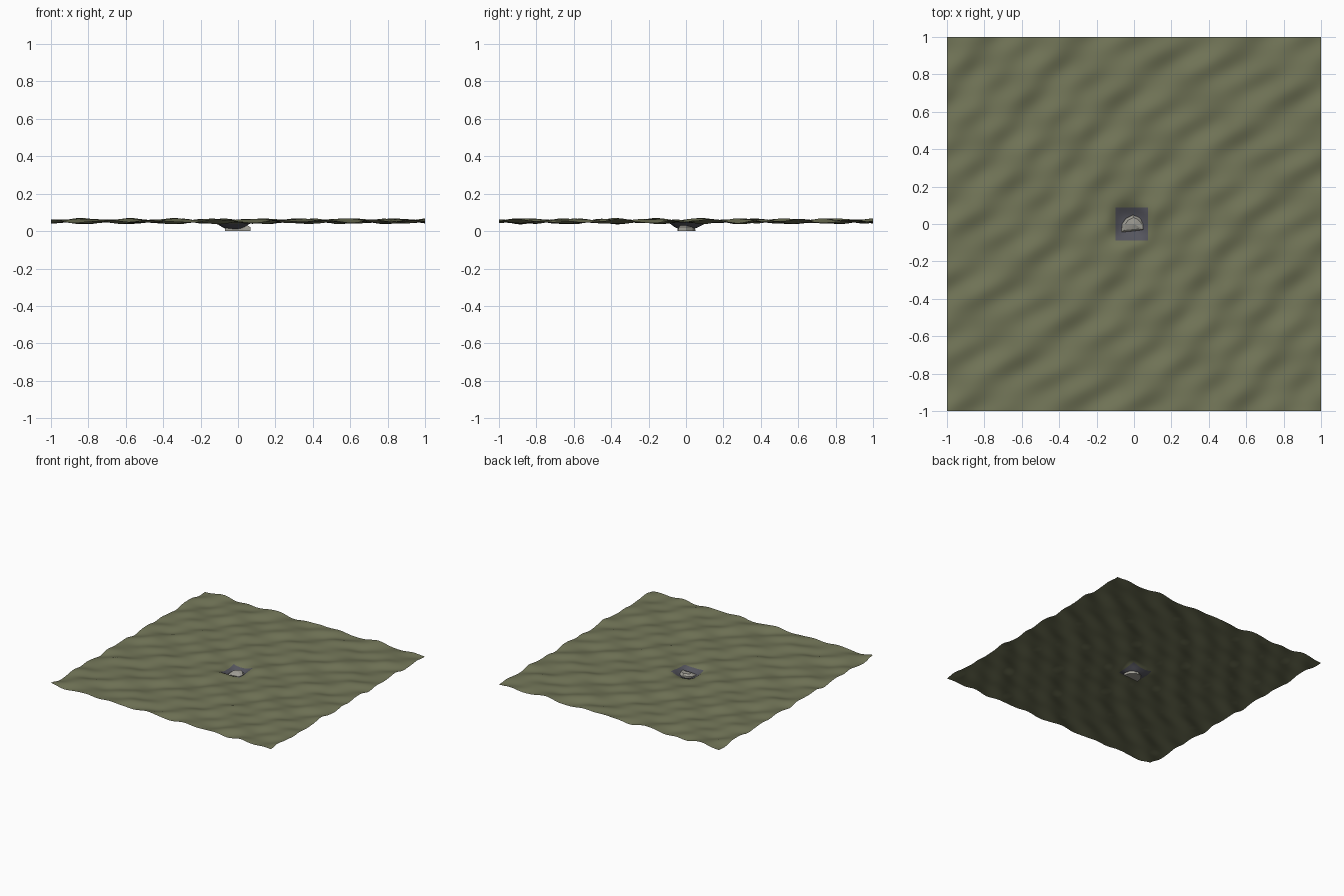
import bpy, bmesh, math, random
from math import sin, cos, pi, exp

if "Cube" in bpy.data.objects:
    bpy.data.objects.remove(bpy.data.objects["Cube"])
random.seed(4)


def material(name, rgb):
    m = bpy.data.materials.new(name)
    m.diffuse_color = (*rgb, 1)
    m.use_nodes = True
    m.node_tree.nodes["Principled BSDF"].inputs["Base Color"].default_value = m.diffuse_color
    return m


GRASS = material("grass", (0.165, 0.175, 0.095))
STONE = material("dark_stone", (0.09, 0.09, 0.11))
PALE = material("pale_rock", (0.36, 0.35, 0.31))


# Rolling ground: crossed swells, diagonal ripples and a central hollow
def height(x, y):
    k = 2 * pi / 0.47
    swell = 0.009 * sin(k * x) * sin(k * y + 0.5)
    bend = 0.05 * sin(2.5 * (x + y))
    ripple = 0.006 * sin(2 * pi * ((x - y) / 1.414 + bend) / 0.19)
    fine = 0.0015 * sin(37 * x + 12 * y) + 0.0015 * sin(45 * y - 14 * x)
    r = (abs((x + 0.02) / 0.085) ** 3 + abs(y / 0.085) ** 3)
    hollow = exp(-r)
    ground = 0.053 + swell + ripple + fine
    return ground * (1 - hollow) + 0.008 * hollow


# Sheet over a rectangle, leaving out faces where skip(x, y) is true
def sheet(name, x0, x1, y0, y1, step, mat, skip=lambda x, y: False):
    nx, ny = round((x1 - x0) / step), round((y1 - y0) / step)
    bm = bmesh.new()
    grid = []
    for j in range(ny + 1):
        y = y0 + j * step
        grid.append([bm.verts.new((x0 + i * step, y, height(x0 + i * step, y)))
                     for i in range(nx + 1)])
    for j in range(ny):
        for i in range(nx):
            if not skip(x0 + (i + 0.5) * step, y0 + (j + 0.5) * step):
                bm.faces.new((grid[j][i], grid[j][i + 1],
                              grid[j + 1][i + 1], grid[j + 1][i])).smooth = True
    for v in [v for v in bm.verts if not v.link_faces]:
        bm.verts.remove(v)
    # lowest point rests on z = 0
    return finish(name, bm, mat)


def finish(name, bm, mat):
    me = bpy.data.meshes.new(name)
    bm.to_mesh(me)
    bm.free()
    me.materials.append(mat)
    ob = bpy.data.objects.new(name, me)
    bpy.context.collection.objects.link(ob)
    return ob


# Ground with a square opening, and the stone-lined hollow that fills it
sheet("ground", -1, 1, -1, 1, 0.0125, GRASS,
      lambda x, y: -0.1 < x < 0.075 and -0.0875 < y < 0.0875)
sheet("stone_hollow", -0.1, 0.075, -0.0875, 0.0875, 0.0125, STONE)

# Curved ledge of pale rock lying in the hollow, sloping down to the front
outline = [(-0.07, -0.045), (-0.065, 0.0), (-0.045, 0.03), (-0.005, 0.05),
           (0.03, 0.035), (0.06, 0.0), (0.068, -0.04), (0.03, -0.035), (-0.02, -0.04)]
bm = bmesh.new()
rings = []
for scale, z, slope in ((1.0, 0.0, 0.0), (0.97, 0.022, 0.1), (0.7, 0.036, 0.15)):
    rings.append([bm.verts.new((x * scale, y * scale,
                                z + slope * y + (random.uniform(-0.003, 0.003) if z else 0)))
                  for x, y in outline])
n = len(outline)
for lo, hi in zip(rings, rings[1:]):
    for i in range(n):
        bm.faces.new((lo[i], lo[(i + 1) % n], hi[(i + 1) % n], hi[i]))
peak = bm.verts.new((0, 0, 0.042))
for i in range(n):
    bm.faces.new((rings[-1][i], rings[-1][(i + 1) % n], peak))
bm.faces.new(rings[0])
bmesh.ops.recalc_face_normals(bm, faces=bm.faces)
finish("rock_ledge", bm, PALE)
